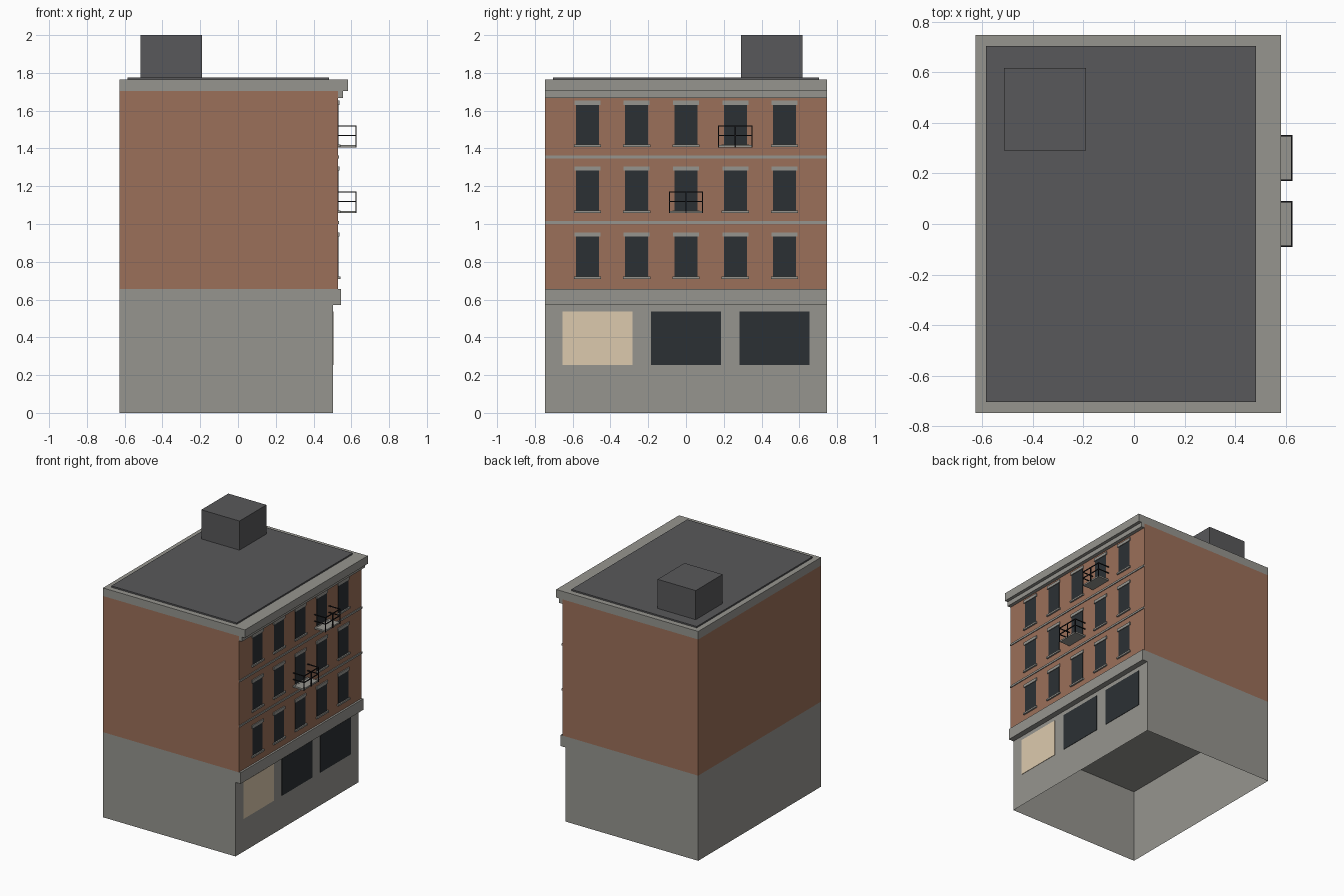
import bpy, bmesh

if "Cube" in bpy.data.objects:
    bpy.data.objects.remove(bpy.data.objects["Cube"])


def material(name, rgb):
    m = bpy.data.materials.new(name)
    m.diffuse_color = (*rgb, 1)
    m.use_nodes = True
    m.node_tree.nodes["Principled BSDF"].inputs["Base Color"].default_value = m.diffuse_color
    return m


STONE = material("stone", (0.305, 0.30, 0.275))
BRICK = material("brick", (0.33, 0.16, 0.10))
ROOF = material("roofing", (0.098, 0.098, 0.103))
GLASS = material("dark_glass", (0.024, 0.03, 0.034))
LIT = material("lit_glass", (0.72, 0.59, 0.42))
IRON = material("iron", (0.01, 0.01, 0.012))


def boxes(name, mat, specs, open_ends=False):
    """One object made of boxes given as (x0, x1, y0, y1, z0, z1)."""
    bm = bmesh.new()
    for x0, x1, y0, y1, z0, z1 in specs:
        for v in bmesh.ops.create_cube(bm, size=1)["verts"]:
            v.co.x = x0 if v.co.x < 0 else x1
            v.co.y = y0 if v.co.y < 0 else y1
            v.co.z = z0 if v.co.z < 0 else z1
    bm.normal_update()
    if open_ends:
        ends = [f for f in bm.faces if abs(f.normal.z) > 0.9]
        bmesh.ops.delete(bm, geom=ends, context='FACES_ONLY')
    me = bpy.data.meshes.new(name)
    bm.to_mesh(me)
    bm.free()
    me.materials.append(mat)
    ob = bpy.data.objects.new(name, me)
    bpy.context.collection.objects.link(ob)
    return ob


BACK, FACE, SHOP, HALF = -0.627, 0.53, 0.502, 0.747

# Main volumes; the shop floor is an open shell below the fascia
boxes("shop_walls", STONE, [(BACK, SHOP, -HALF, HALF, 0, 0.57)], True)
boxes("shop_fascia", STONE, [(BACK, 0.545, -HALF, HALF, 0.57, 0.655)])
boxes("brick_walls", BRICK, [(BACK, FACE, -HALF, HALF, 0.655, 1.703)], True)
boxes("frieze", STONE, [(FACE, 0.557, -HALF, HALF, 1.668, 1.703)])
boxes("cornice", STONE, [(BACK, 0.582, -HALF, HALF, 1.703, 1.765)])
boxes("roof", ROOF, [(-0.585, 0.483, -0.705, 0.705, 1.765, 1.776)])
boxes("roof_hut", ROOF, [(-0.515, -0.19, 0.29, 0.617, 1.776, 2.0)])

# Shop windows
for i, y in enumerate((-0.468, 0, 0.468)):
    boxes(f"shop_window_{i + 1}", LIT if i == 0 else GLASS,
          [(SHOP - 0.005, SHOP + 0.003, y - 0.185, y + 0.185, 0.253, 0.537)])

# String courses between the upper floors
boxes("string_courses", STONE,
      [(FACE, FACE + 0.006, -HALF, HALF, z, z + 0.015) for z in (1.0, 1.347)])

# Upper windows with lintels and sills
panes, lintels, sills = [], [], []
for floor in range(3):
    z = 0.72 + 0.349 * floor
    for col in range(-2, 3):
        y = 0.261 * col
        panes.append((FACE - 0.005, FACE + 0.002, y - 0.061, y + 0.061, z, z + 0.216))
        lintels.append((FACE, FACE + 0.007, y - 0.069, y + 0.069, z + 0.213, z + 0.236))
        sills.append((FACE, FACE + 0.012, y - 0.072, y + 0.072, z - 0.011, z + 0.002))
boxes("window_panes", GLASS, panes)
boxes("lintels", STONE, lintels)
boxes("sills", STONE, sills)


# Balconies: slab with a railing on three sides
def balcony(name, y, z):
    out, w, t = 0.624, 0.091, 0.003
    boxes(name + "_slab", STONE, [(FACE, out - t, y - w + t, y + w - t, z, z + 0.012)])
    bars = []
    for h in (0.062, 0.112):
        bars.append((out - t, out + t, y - w, y + w, z + h - t, z + h + t))
        for s in (-1, 1):
            e = y + s * (w - t)
            bars.append((FACE, out, e - t, e + t, z + h - t, z + h + t))
    for p in (y - w + t, y, y + w - t):
        bars.append((out - t, out + t, p - t, p + t, z, z + 0.115))
    boxes(name + "_railing", IRON, bars)


balcony("lower_balcony", 0, 1.057)
balcony("upper_balcony", 0.261, 1.406)
